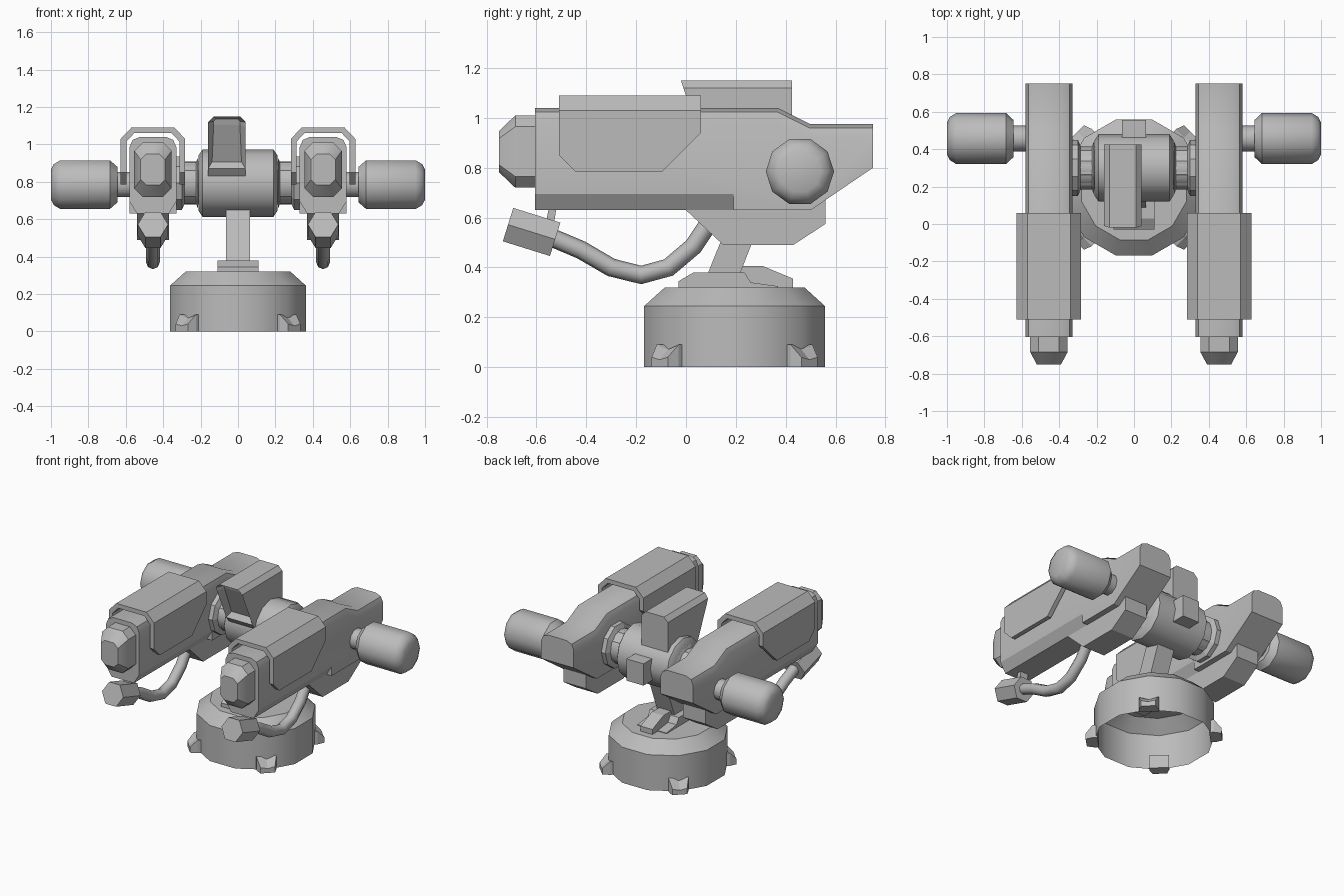
import bpy, bmesh
from math import sin, cos, pi, radians
from mathutils import Vector, Matrix

if "Cube" in bpy.data.objects:
    bpy.data.objects.remove(bpy.data.objects["Cube"])

metal = bpy.data.materials.new("plain_grey_metal")
metal.use_nodes = True
GREY = (0.5, 0.5, 0.5, 1)
metal.diffuse_color = GREY
metal.node_tree.nodes["Principled BSDF"].inputs["Base Color"].default_value = GREY


def finish(name, bm, smooth=0):
    """Turn a bmesh into an object, optionally smooth below an angle."""
    bmesh.ops.recalc_face_normals(bm, faces=bm.faces)
    mesh = bpy.data.meshes.new(name)
    bm.to_mesh(mesh)
    bm.free()
    mesh.materials.append(metal)
    obj = bpy.data.objects.new(name, mesh)
    bpy.context.collection.objects.link(obj)
    if smooth:
        bpy.ops.object.select_all(action='DESELECT')
        obj.select_set(True)
        bpy.context.view_layer.objects.active = obj
        bpy.ops.object.shade_smooth_by_angle(angle=radians(smooth))
    return obj


def loft(rings, start=True, end=True):
    """Skin a list of equal-sized point rings."""
    bm = bmesh.new()
    loops = [[bm.verts.new(p) for p in ring] for ring in rings]
    n = len(loops[0])
    for a, b in zip(loops, loops[1:]):
        for i in range(n):
            j = (i + 1) % n
            bm.faces.new((a[i], a[j], b[j], b[i]))
    if start:
        bm.faces.new(loops[0])
    if end:
        bm.faces.new(loops[-1])
    bmesh.ops.recalc_face_normals(bm, faces=bm.faces)
    return bm


def prism(profile, x, half):
    """Extrude a side profile of (y, z) points across the width."""
    return loft([[(x + s * half, y, z) for y, z in profile] for s in (-1, 1)])


def lathe_x(stations, y, z, n):
    """Turn (x, radius) stations about an axis parallel to x."""
    return loft([[(x, y + r * cos(2 * pi * i / n), z + r * sin(2 * pi * i / n))
                  for i in range(n)] for x, r in stations])


def section(x, y, z, w, h, c):
    """Rectangle with cut corners, facing along y."""
    quarter = [(w, h - c), (w - c, h)]
    right = quarter + [(-a, b) for a, b in quarter[::-1]]
    return [(x + a, y, z + b) for a, b in right + [(-a, -b) for a, b in right]]


def tube(path, x, r, n, phase=0):
    """Sweep a polygon along a (y, z) path."""
    pts = [Vector((x, y, z)) for y, z in path]
    rings = []
    for i, p in enumerate(pts):
        t = (pts[min(i + 1, len(pts) - 1)] - pts[max(i - 1, 0)]).normalized()
        side = Vector((1, 0, 0))
        up = t.cross(side)
        rings.append([p + r * (side * cos(a) + up * sin(a))
                      for a in (phase + 2 * pi * k / n for k in range(n))])
    return loft(rings)


# Hollow twelve-sided base, open underneath
BASE_Y = 0.195
finish("base", loft([[(r * cos(a), BASE_Y + r * sin(a), z)
                      for a in (radians(15 + 30 * i) for i in range(12))]
                     for r, z in ((0.376, 0), (0.376, 0.245), (0.29, 0.32))], start=False), 35)

# Four diagonal feet around the base
for k in range(4):
    bm = loft([[(r, -w, 0), (r, w, 0), (r, w, h), (r, 0, d), (r, -w, h)]
               for r, w, h, d in ((0.35, 0.062, 0.09, 0.09), (0.38, 0.062, 0.09, 0.07),
                                  (0.425, 0.046, 0.04, 0.03))])
    bm.transform(Matrix.Translation((0, BASE_Y, 0)) @ Matrix.Rotation(pi / 4 + k * pi / 2, 4, 'Z'))
    finish("base_foot", bm)

# Pedestal plate, rear rib and leaning neck
finish("pedestal", prism([(-0.03, 0.31), (-0.03, 0.345), (0.03, 0.38), (0.235, 0.38),
                          (0.26, 0.34), (0.37, 0.325), (0.37, 0.31)], 0, 0.11))
finish("pedestal_rib", prism([(0.2, 0.31), (0.2, 0.405), (0.31, 0.405), (0.43, 0.355),
                              (0.43, 0.31)], 0, 0.045))
finish("neck", prism([(0.085, 0.37), (0.215, 0.37), (0.335, 0.68), (0.21, 0.68)], 0, 0.065))

# Central hub with its side axles and flanges
HUB_Y, HUB_Z = 0.30, 0.793
finish("hub", lathe_x([(-0.21, 0.15), (-0.19, 0.18), (0.19, 0.18), (0.21, 0.15)],
                      HUB_Y, HUB_Z, 12), 35)
finish("hub_axle", lathe_x([(-0.34, 0.115), (0.34, 0.115)], HUB_Y, HUB_Z, 12), 35)
finish("hub_rear_box", prism([(0.4, 0.71), (0.555, 0.71), (0.555, 0.86), (0.4, 0.86)], 0, 0.065))

# Sight housing with cut top corners and a recessed front
bm = prism([(-0.02, 1.15), (0.425, 1.15), (0.425, 0.82), (0.14, 0.82), (0.1, 0.87), (0, 1.09)],
           -0.06, 0.1)
top = [e for e in bm.edges if all(v.co.z > 1.14 for v in e.verts)
       and abs(e.verts[0].co.x - e.verts[1].co.x) < 0.01]
bmesh.ops.bevel(bm, geom=top, offset=0.03, segments=1, affect='EDGES')
bm.normal_update()
front = [f for f in bm.faces if f.normal.y < -0.8 and f.calc_center_median().y < 0.2]
bmesh.ops.inset_region(bm, faces=front, thickness=0.03, depth=-0.04)
finish("sight_housing", bm)

GUN_Z = 0.865
for s, side in ((-1, "right"), (1, "left")):
    x = s * 0.455

    # Gun body with rounded upper edges
    bm = prism([(-0.605, 0.695), (-0.605, 1.04), (0.37, 1.04), (0.5, 0.975), (0.75, 0.975),
                (0.75, 0.8), (0.5, 0.63), (0.19, 0.63), (0.19, 0.695)], x, 0.125)
    top = [e for e in bm.edges if all(v.co.z > 0.97 for v in e.verts)
           and abs(e.verts[0].co.x - e.verts[1].co.x) < 0.01]
    bmesh.ops.bevel(bm, geom=top, offset=0.055, segments=2, profile=0.5, affect='EDGES')
    finish(side + "_gun_body", bm, 30)

    # Tapered keel under the front and mounting block under the rear
    finish(side + "_gun_keel", loft([[(x - 0.125, y, 0.695), (x + 0.125, y, 0.695),
                                      (x + 0.085, y, 0.63), (x - 0.085, y, 0.63)]
                                     for y in (-0.605, 0.19)]))
    finish(side + "_gun_mount", prism([(-0.02, 0.65), (0, 0.63), (0.15, 0.49), (0.43, 0.49),
                                       (0.56, 0.575), (0.56, 0.68), (0.5, 0.7)], x, 0.085))

    # Muzzle block
    finish(side + "_muzzle", loft([section(x, y, GUN_Z, w, h, c) for y, w, h, c in
                                   ((-0.6, 0.1, 0.145, 0.045), (-0.685, 0.1, 0.145, 0.045),
                                    (-0.75, 0.065, 0.083, 0.03))]), 35)

    # Arched cover plate with slanted lower corners
    half = [(0.172, 0.785), (0.172, 1.03), (0.115, 1.09)]
    inner = [(0.1, 1.06), (0.142, 1.015), (0.142, 0.785)]
    arch = half + [(-a, b) for a, b in half[::-1]] + [(-a, b) for a, b in inner[::-1]] + inner
    bm = loft([[(x + a, y, z) for a, z in arch] for y in (-0.51, 0.06)])
    for point, normal in (((0, -0.51, 0.85), (0, -1, -1)), ((0, 0.06, 0.94), (0, 1, -1))):
        bmesh.ops.bisect_plane(bm, geom=bm.verts[:] + bm.edges[:] + bm.faces[:],
                               plane_co=point, plane_no=normal, clear_outer=True)
        bmesh.ops.holes_fill(bm, edges=[e for e in bm.edges if e.is_boundary])
    finish(side + "_gun_cover", bm)

    # Outer drum on its shaft, and the flange facing the hub
    finish(side + "_drum_shaft", lathe_x([(s * 0.56, 0.07), (s * 0.68, 0.07)], 0.457, 0.785, 10), 40)
    finish(side + "_drum", lathe_x([(s * 0.645, 0.1), (s * 0.685, 0.137), (s * 0.95, 0.137),
                                    (s * 0.985, 0.115), (s, 0.085)], 0.457, 0.785, 10), 40)
    finish(side + "_flange", lathe_x([(s * 0.215, 0.14), (s * 0.225, 0.115), (s * 0.285, 0.115),
                                      (s * 0.3, 0.15), (s * 0.34, 0.15)], HUB_Y, HUB_Z, 10))

    # Hose, six-sided nozzle and its hanger
    finish(side + "_hose", tube([(-0.55, 0.525), (-0.42, 0.47), (-0.3, 0.4), (-0.18, 0.37),
                                 (-0.07, 0.4), (0.03, 0.485), (0.12, 0.62)], x, 0.037, 8), 60)
    finish(side + "_nozzle", tube([(-0.714, 0.572), (-0.525, 0.513)], x, 0.081, 6))
    finish(side + "_nozzle_hanger", prism([(-0.57, 0.54), (-0.535, 0.54), (-0.52, 0.64),
                                           (-0.55, 0.64)], x, 0.03))
